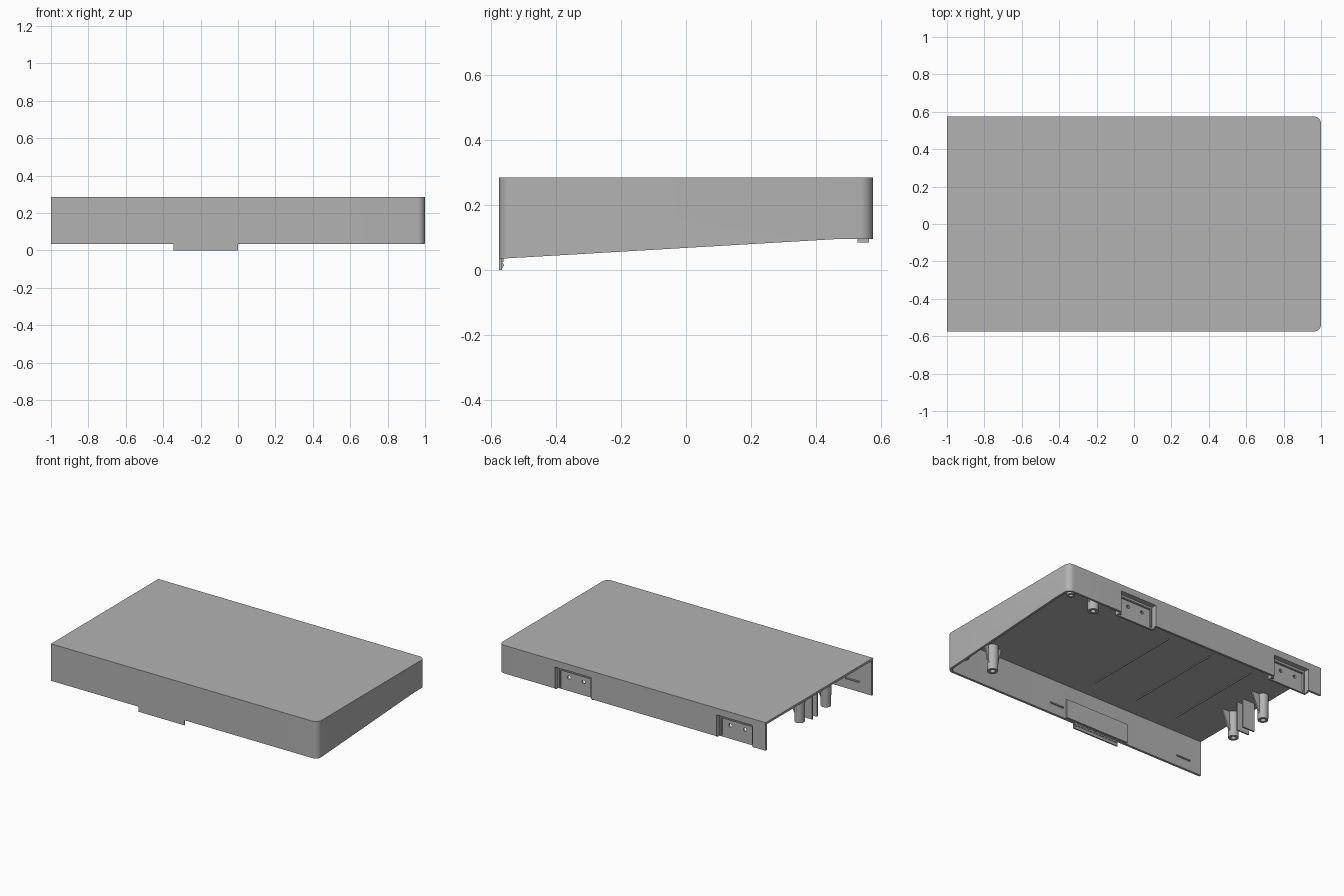
import bpy, bmesh, math
from mathutils import Vector

cube = bpy.data.objects.get("Cube")
if cube:
    bpy.data.objects.remove(cube, do_unlink=True)

grey = bpy.data.materials.new("plain grey")
grey.use_nodes = True
COLOUR = (0.45, 0.45, 0.45, 1)
grey.diffuse_color = COLOUR
grey.node_tree.nodes["Principled BSDF"].inputs["Base Color"].default_value = COLOUR

HALF_Y, TOP, WALL = 0.575, 0.285, 0.015
CEIL = TOP - WALL


def finish(name, bm, smooth=False):
    bmesh.ops.recalc_face_normals(bm, faces=bm.faces)
    mesh = bpy.data.meshes.new(name)
    bm.to_mesh(mesh)
    bm.free()
    obj = bpy.data.objects.new(name, mesh)
    bpy.context.collection.objects.link(obj)
    mesh.materials.append(grey)
    if smooth:
        shade(obj)
    return obj


def shade(obj):
    bpy.ops.object.select_all(action="DESELECT")
    obj.select_set(True)
    bpy.context.view_layer.objects.active = obj
    bpy.ops.object.shade_smooth_by_angle(angle=math.radians(30))


def prism(name, points, sweep):
    """Extrude a flat outline of 3D points along a vector."""
    bm = bmesh.new()
    face = bm.faces.new([bm.verts.new(p) for p in points])
    new = bmesh.ops.extrude_face_region(bm, geom=[face])["geom"]
    verts = [v for v in new if isinstance(v, bmesh.types.BMVert)]
    bmesh.ops.translate(bm, verts=verts, vec=Vector(sweep))
    return finish(name, bm)


def box(name, x, y, z):
    corners = [(x[0], y[0], z[0]), (x[1], y[0], z[0]), (x[1], y[1], z[0]), (x[0], y[1], z[0])]
    return prism(name, corners, (0, 0, z[1] - z[0]))


def tube(name, x, y, bottom, r_out, r_in, top=CEIL):
    """Hollow round boss hanging from the underside of the top."""
    bm = bmesh.new()
    profile = [(r_in, top), (r_in, bottom), (r_out, bottom), (r_out * 1.08, top)]
    verts = [bm.verts.new((x + r, y, z)) for r, z in profile]
    edges = [bm.edges.new((verts[i], verts[(i + 1) % 4])) for i in range(4)]
    bmesh.ops.spin(bm, geom=verts + edges, cent=(x, y, 0), axis=(0, 0, 1),
                   angle=math.tau, steps=24)
    bmesh.ops.remove_doubles(bm, verts=bm.verts, dist=0.0001)
    return finish(name, bm, True)


def cut(target, cutter):
    bpy.context.view_layer.objects.active = target
    mod = target.modifiers.new("cut", "BOOLEAN")
    mod.operation, mod.solver, mod.object = "DIFFERENCE", "EXACT", cutter
    bpy.ops.object.modifier_apply(modifier=mod.name)
    bpy.data.objects.remove(cutter, do_unlink=True)


def footprint(x0, x1, hy, radius, z):
    """Plan outline, square at the open end and rounded at the other."""
    pts = [(x0, hy, z), (x0, -hy, z)]
    for sign in (-1, 1):
        for i in range(9):
            a = math.pi / 16 * i + (-math.pi / 2 if sign < 0 else 0)
            pts.append((x1 - radius + radius * math.cos(a),
                        sign * (hy - radius) + radius * math.sin(a), z))
    return pts


# Hollow cover: top and three walls, open at one end and below
shell = prism("cover_shell", footprint(-1, 1, HALF_Y, 0.04, 0.0), (0, 0, TOP))
cut(shell, prism("inner_cutter", footprint(-1.1, 1 - WALL, HALF_Y - WALL, 0.028, -0.1),
                 (0, 0, CEIL + 0.1)))
slope = [(-1.2, -0.6, -0.2), (-1.2, -0.6, 0.033), (-1.2, 0.46, 0.095),
         (-1.2, 0.7, 0.095), (-1.2, 0.7, -0.2)]
cut(shell, prism("slope_cutter", slope, (2.4, 0, 0)))

# Recessed screw plates in the back wall
for n, (x0, x1) in enumerate([(0.31, 0.58), (-0.90, -0.63)], 1):
    cut(shell, box("notch_cutter", (x0, x1), (0.5, 0.7), (0, 0.24)))
    plate = box(f"back_plate_{n}", (x0 - 0.01, x1 + 0.01), (0.527, 0.54), (0.085, 0.25))
    for dx in (-0.055, 0.055):
        bm = bmesh.new()
        bmesh.ops.create_cone(bm, cap_ends=True, segments=20, radius1=0.012,
                              radius2=0.012, depth=0.2)
        hole = finish("hole_cutter", bm)
        hole.rotation_euler.x = math.pi / 2
        hole.location = ((x0 + x1) / 2 + dx, 0.53, 0.175)
        bpy.context.view_layer.update()
        cut(plate, hole)
    for side, x in (("right", x0 - 0.01), ("left", x1)):
        box(f"pocket_side_{side}_{n}", (x, x + 0.01), (0.54, 0.562), (0.085, 0.25))
    box(f"pocket_top_{n}", (x0, x1), (0.54, 0.562), (0.24, 0.25))
    # Raised rim around the plate
    for x in (x0 + 0.012, x1 - 0.02):
        box(f"plate_rim_side_{n}", (x, x + 0.008), (0.54, 0.55), (0.095, 0.222))
    box(f"plate_rim_top_{n}", (x0 + 0.012, x1 - 0.012), (0.54, 0.55), (0.214, 0.222))
shade(shell)

# Front latch: stiffening plate, tab below the edge, toothed lip
box("latch_backing", (-0.41, 0.07), (-0.562, -0.548), (0.04, 0.168))
box("latch_tab", (-0.345, 0), (-0.575, -0.566), (0, 0.06))
lip = [(-0.34, -0.567, 0.003), (-0.34, -0.559, 0.015), (-0.34, -0.567, 0.027)]
prism("latch_lip", lip, (0.335, 0, 0))
for i in range(14):
    x = -0.33 + i * 0.024
    box("latch_tooth", (x, x + 0.009), (-0.567, -0.561), (0.024, 0.036))

# Short ribs inside the front wall
for x in (-0.91, 0.09):
    box("wall_rib", (x, x + 0.105), (-0.562, -0.552), (0.1, 0.108))

# Thin ribs under the top
for x in (-0.045, -0.37, -0.69):
    box("ceiling_rib", (x - 0.003, x + 0.003), (-0.42, 0.28), (CEIL - 0.006, CEIL + 0.002))

# Mounting posts with gussets at the closed end
for y in (-0.49, 0.46):
    tube("corner_post", 0.71, y, 0.1, 0.034, 0.016)
    for s in (-1, 1):
        gusset = [(0.71 + s * 0.03, y - 0.005, CEIL), (0.71 + s * 0.065, y - 0.005, CEIL),
                  (0.71 + s * 0.03, y - 0.005, 0.13)]
        prism("corner_gusset", gusset, (0, 0.01, 0))
    tube("corner_boss", 0.92, math.copysign(0.5, y), 0.115, 0.026, 0.013)

# Posts and guide fins at the open end
for y in (-0.17, 0.11):
    tube("open_end_post", -0.93, y, 0.1, 0.032, 0.016)
    gusset = [(-0.9, y - 0.005, CEIL), (-0.84, y - 0.005, CEIL), (-0.9, y - 0.005, 0.13)]
    prism("open_end_gusset", gusset, (0, 0.01, 0))
for y in (-0.05, 0.0):
    box("guide_fin", (-0.95, -0.86), (y - 0.005, y + 0.005), (0.075, CEIL))
